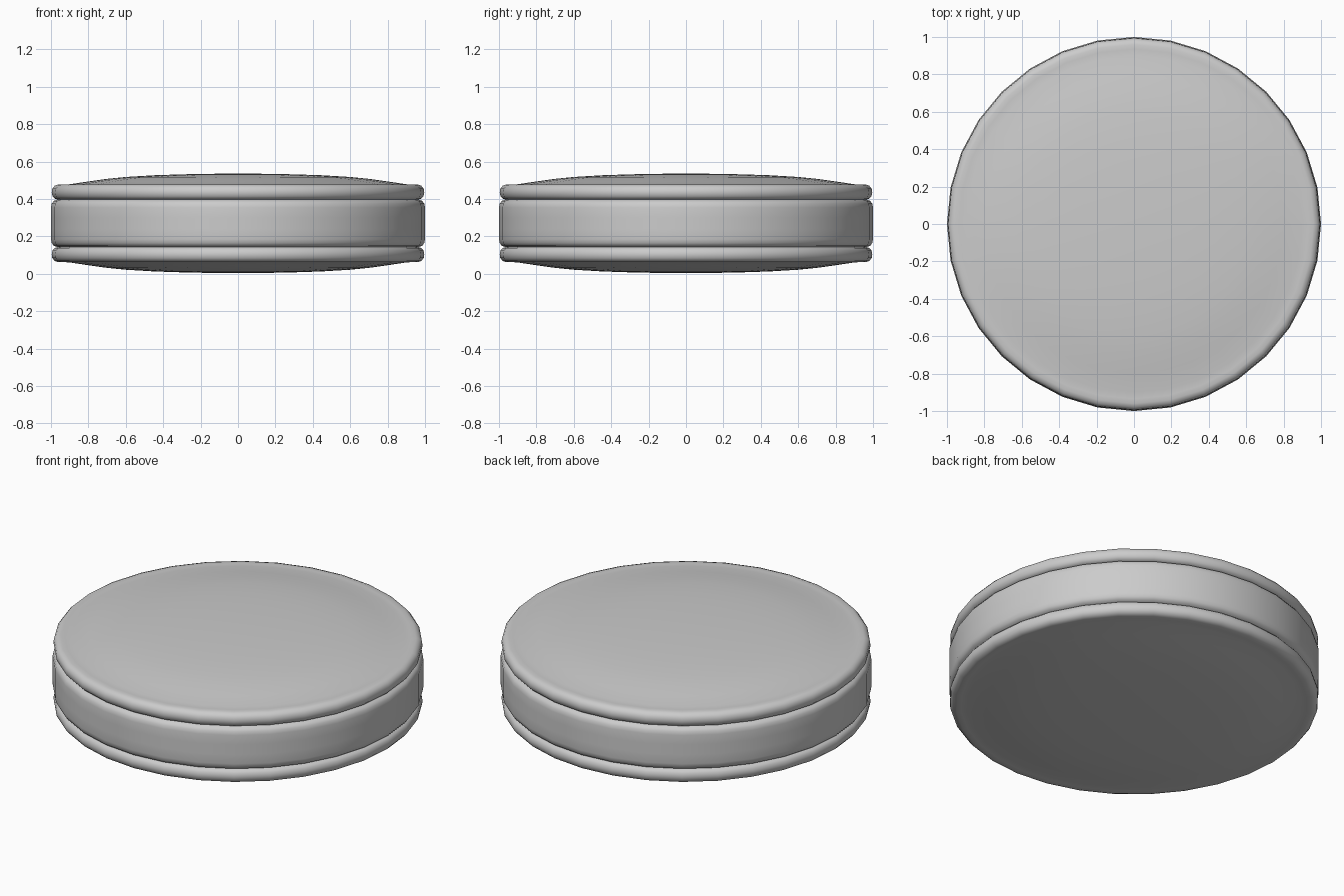
import bpy, bmesh, math

if "Cube" in bpy.data.objects:
    bpy.data.objects.remove(bpy.data.objects["Cube"])

SIDES = 32
MID_Z = 0.27


def lathe(name, profile):
    """Revolve an (r, z) profile, listed bottom to top, around the z axis."""
    bm = bmesh.new()
    rings = []
    for r, z in profile:
        if r == 0:
            rings.append([bm.verts.new((0, 0, z))])
        else:
            rings.append([bm.verts.new((r * math.cos(2 * math.pi * i / SIDES),
                                        r * math.sin(2 * math.pi * i / SIDES), z))
                          for i in range(SIDES)])
    for a, b in zip(rings, rings[1:]):
        for i in range(SIDES):
            j = (i + 1) % SIDES
            if len(a) == 1:
                bm.faces.new((a[0], b[j], b[i]))
            elif len(b) == 1:
                bm.faces.new((a[i], a[j], b[0]))
            else:
                bm.faces.new((a[i], a[j], b[j], b[i]))
    mesh = bpy.data.meshes.new(name)
    bm.to_mesh(mesh)
    bm.free()
    mesh.shade_smooth()
    obj = bpy.data.objects.new(name, mesh)
    bpy.context.collection.objects.link(obj)
    return obj


def mirrored(profile):
    """Flip a profile about the cushion's middle plane."""
    return [(r, 2 * MID_Z - z) for r, z in reversed(profile)]


# Padded panel with its rolled edge
panel = [(0.965, 0.397), (0.98, 0.402), (0.992, 0.415), (0.996, 0.435),
         (0.993, 0.455), (0.98, 0.471), (0.96, 0.478), (0.935, 0.477),
         (0.90, 0.479), (0.80, 0.494), (0.70, 0.508), (0.60, 0.518),
         (0.45, 0.527), (0.30, 0.532), (0.15, 0.535), (0, 0.536)]
lathe("top_panel", panel)
lathe("bottom_panel", mirrored(panel))

# Side band with softened edges
half = [(1.0, 0.30), (1.0, 0.355), (0.996, 0.375), (0.985, 0.39), (0.965, 0.397)]
lathe("side_band", mirrored(half) + half)
